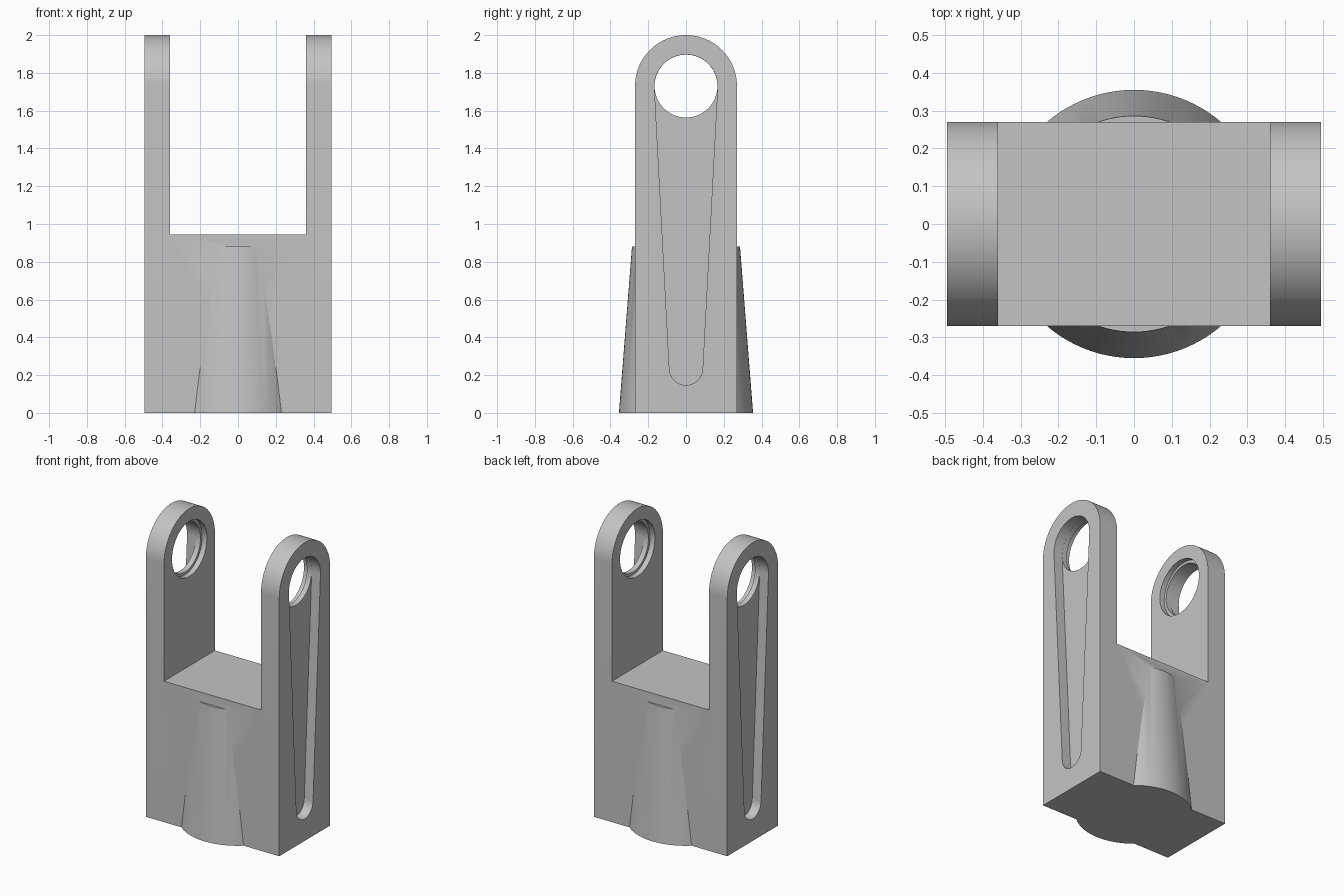
import bpy, bmesh, math

cube = bpy.data.objects.get("Cube")
if cube:
    bpy.data.objects.remove(cube, do_unlink=True)

W, D = 0.495, 0.27          # half width and half depth
INNER, FLOOR = 0.36, 0.945  # inner face of the arms, floor of the fork
EYE, EYE_R = 1.73, 0.167    # pin hole centre height and radius
SEAT_R, SEAT_DEPTH = 0.185, 0.035
SLOT_DEPTH = 0.065

grey = bpy.data.materials.new("plain grey")
grey.use_nodes = True
grey.diffuse_color = (0.55, 0.55, 0.55, 1)
grey.node_tree.nodes["Principled BSDF"].inputs["Base Color"].default_value = (0.55, 0.55, 0.55, 1)


def arc(z, r, start, end, steps=48):
    """Points (y, z) on an arc around (0, z)."""
    return [(r * math.cos(start + (end - start) * i / steps),
             z + r * math.sin(start + (end - start) * i / steps))
            for i in range(steps + 1)]


def prism(name, outline, x0, x1):
    """Extrude a (y, z) outline along x."""
    bm = bmesh.new()
    face = bm.faces.new([bm.verts.new((x0, y, z)) for y, z in outline])
    out = bmesh.ops.extrude_face_region(bm, geom=[face])["geom"]
    verts = [v for v in out if isinstance(v, bmesh.types.BMVert)]
    bmesh.ops.translate(bm, verts=verts, vec=(x1 - x0, 0, 0))
    bmesh.ops.recalc_face_normals(bm, faces=bm.faces)
    return finish(name, bm)


def finish(name, bm):
    mesh = bpy.data.meshes.new(name)
    bm.to_mesh(mesh)
    bm.free()
    mesh.materials.append(grey)
    obj = bpy.data.objects.new(name, mesh)
    bpy.context.collection.objects.link(obj)
    return obj


def combine(target, tool, operation):
    """Apply a boolean and discard the tool."""
    mod = target.modifiers.new("cut", "BOOLEAN")
    mod.operation, mod.object, mod.solver = operation, tool, "EXACT"
    bpy.context.view_layer.objects.active = target
    bpy.ops.object.modifier_apply(modifier=mod.name)
    bpy.data.objects.remove(tool, do_unlink=True)


# Fork: round-topped block with the gap between the arms removed
profile = [(-D, 0), (D, 0)] + arc(2 - D, D, 0, math.pi)
fork = prism("fork_body", profile, -W, W)
gap = [(-1, FLOOR), (1, FLOOR), (1, 3), (-1, 3)]
combine(fork, prism("gap_cutter", gap, -INNER, INNER), "DIFFERENCE")

# Tapered slot outline, tangent to the pin hole and a small lower circle
low_z, low_r = 0.235, 0.088
tilt = math.asin((EYE_R - low_r) / (EYE - low_z))
slot = (arc(EYE, EYE_R, -tilt, math.pi + tilt)
        + arc(low_z, low_r, math.pi + tilt, 2 * math.pi - tilt, 24))
circle = 2 * math.pi

# Pin hole, inner bearing seat and outer slot in each arm
for side in (-1, 1):
    combine(fork, prism("slot_cutter", slot, side * (W - SLOT_DEPTH), side * (W + 0.1)), "DIFFERENCE")
    combine(fork, prism("hole_cutter", arc(EYE, EYE_R - 0.0005, 0, circle, 64)[:-1],
                        side * (INNER - 0.1), side * (W - 0.02)), "DIFFERENCE")
    combine(fork, prism("seat_cutter", arc(EYE, SEAT_R, 0, circle, 64)[:-1],
                        side * (INNER - 0.1), side * (INNER + SEAT_DEPTH)), "DIFFERENCE")

# Tapered round boss bulging out of the front and back
bm = bmesh.new()
height = 0.88
bmesh.ops.create_cone(bm, cap_ends=True, segments=96, radius1=0.355, radius2=0.286, depth=height)
bmesh.ops.translate(bm, verts=bm.verts, vec=(0, 0, height / 2))
combine(fork, finish("boss", bm), "UNION")

bpy.ops.object.select_all(action="DESELECT")
fork.select_set(True)
bpy.context.view_layer.objects.active = fork
bpy.ops.object.shade_smooth_by_angle(angle=math.radians(25))
